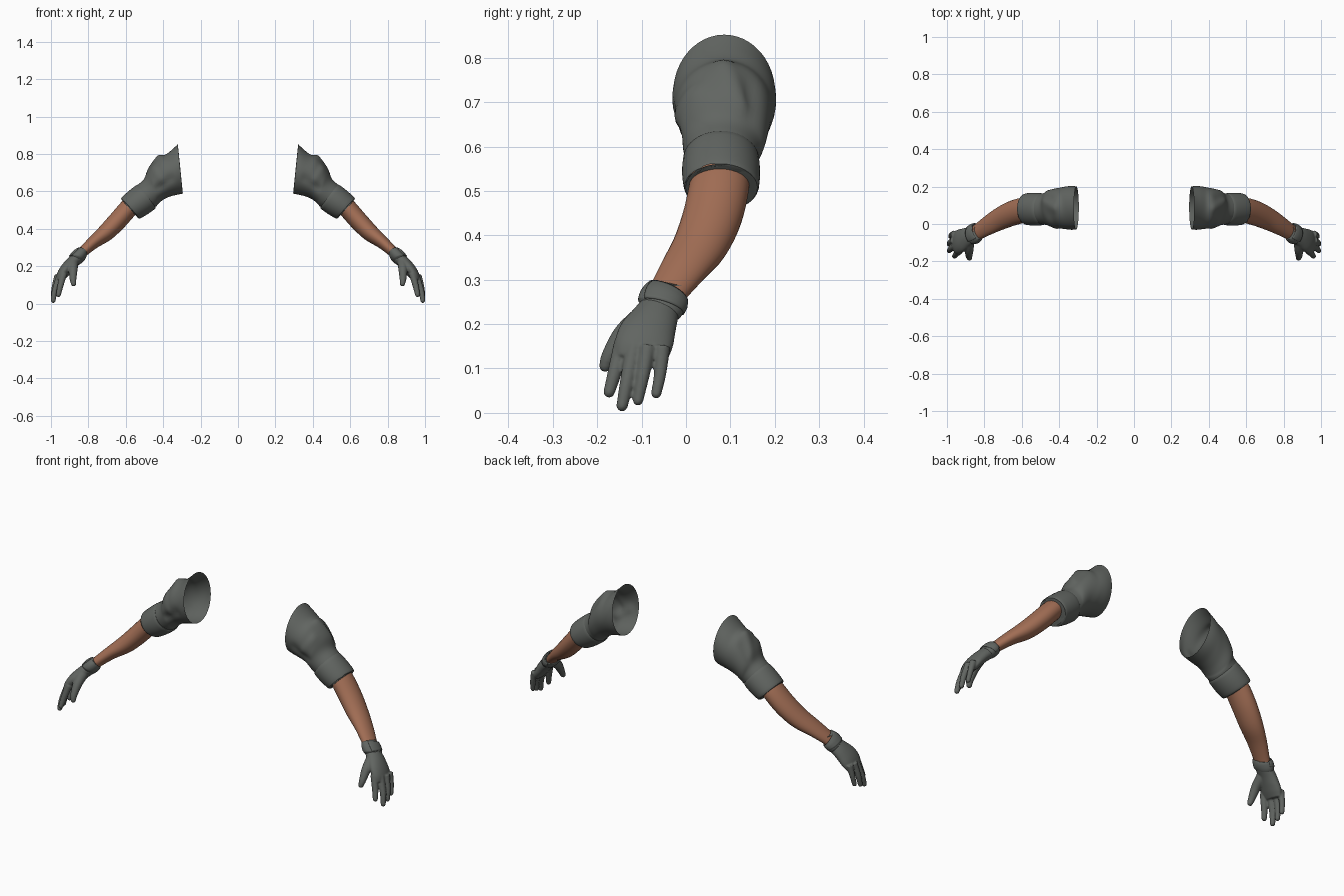
import bpy, bmesh, math
from mathutils import Vector

cube = bpy.data.objects.get("Cube")
if cube:
    bpy.data.objects.remove(cube)


def material(name, rgb):
    m = bpy.data.materials.new(name)
    m.use_nodes = True
    m.diffuse_color = (*rgb, 1)
    m.node_tree.nodes["Principled BSDF"].inputs["Base Color"].default_value = (*rgb, 1)
    return m


CLOTH = material("grey cloth", (0.12, 0.13, 0.12))
SKIN = material("brown skin", (0.36, 0.155, 0.09))


def spline(rows, steps):
    """Catmull-Rom through rows of numbers."""
    rows = [Vector(r) for r in rows]
    out = []
    for i in range(len(rows) - 1):
        a, b = rows[max(i - 1, 0)], rows[i]
        c, d = rows[i + 1], rows[min(i + 2, len(rows) - 1)]
        for k in range(steps):
            t = k / steps
            out.append(b + (c - a) * (t / 2) + (a * 2 - b * 5 + c * 4 - d) * (t * t / 2)
                       + (b * 3 - a - c * 3 + d) * (t ** 3 / 2))
    return out + [rows[-1]]


def loft(bm, rings, sides=32, caps=False, arc=(0, 1)):
    """Skin a list of (centre, u axis, v axis) ellipses."""
    closed = arc == (0, 1)
    count = sides if closed else sides + 1
    loops = []
    for c, u, v in rings:
        angles = [math.tau * (arc[0] + (arc[1] - arc[0]) * i / sides) for i in range(count)]
        loops.append([bm.verts.new(c + u * math.cos(a) + v * math.sin(a)) for a in angles])
    for p, q in zip(loops, loops[1:]):
        for i in range(sides):
            j = (i + 1) % count
            bm.faces.new((p[i], p[j], q[j], q[i]))
    if caps:
        bm.faces.new(loops[0][::-1])
        bm.faces.new(loops[-1])


def limb_rings(rows, steps=4):
    """Rows: upper x, z, lower x, z, middle y, half width."""
    rows = spline(rows, steps)
    mid = [Vector(((r[0] + r[2]) / 2, r[4], (r[1] + r[3]) / 2)) for r in rows]
    rings = []
    for i, r in enumerate(rows):
        t = mid[min(i + 1, len(mid) - 1)] - mid[max(i - 1, 0)]
        u = Vector(((r[0] - r[2]) / 2, 0, (r[1] - r[3]) / 2))
        rings.append((mid[i], u, u.cross(t).normalized() * r[5]))
    return rings


def finger_rings(rows):
    """Rows: x, y, z, radius, ending in a rounded tip."""
    rows = spline(rows, 4)
    pts = [r.to_3d() if len(r) == 3 else Vector(r[:3]) for r in rows]
    rings = []
    for i, r in enumerate(rows):
        t = (pts[min(i + 1, len(pts) - 1)] - pts[max(i - 1, 0)]).normalized()
        u = t.cross(Vector((0, 1, 0))).normalized()
        rings.append((pts[i], u * r[3], t.cross(u) * r[3]))
    c, u, v = rings[-1]
    for a in (0.4, 0.8, 1.15, 1.45):
        rings.append((c + t * u.length * math.sin(a), u * math.cos(a), v * math.cos(a)))
    return rings


def finish(name, bm, mat, remesh=False, angle=50):
    """Turn the mesh into a smooth object repeated on both sides."""
    bmesh.ops.recalc_face_normals(bm, faces=bm.faces)
    mesh = bpy.data.meshes.new(name)
    bm.to_mesh(mesh)
    bm.free()
    mesh.materials.append(mat)
    ob = bpy.data.objects.new(name, mesh)
    bpy.context.collection.objects.link(ob)
    bpy.ops.object.select_all(action="DESELECT")
    bpy.context.view_layer.objects.active = ob
    ob.select_set(True)
    if remesh:
        bpy.ops.object.shade_smooth()
        m = ob.modifiers.new("blend", "REMESH")
        m.mode, m.voxel_size, m.use_smooth_shade = "VOXEL", 0.004, True
        s = ob.modifiers.new("soften", "SMOOTH")
        s.factor, s.iterations = 0.5, 4
    else:
        bpy.ops.object.shade_smooth_by_angle(angle=math.radians(angle))
    m = ob.modifiers.new("other side", "MIRROR")
    m.use_mirror_merge = False
    return ob


def fold(bm, start, end, amount, width):
    """Push a soft crease in or out along a line on the cloth."""
    a, b = Vector(start), Vector(end)
    bm.normal_update()
    moves = []
    for v in bm.verts:
        t = max(0, min(1, (v.co - a).dot(b - a) / (b - a).length_squared))
        d = (v.co - a.lerp(b, t)).length
        out = v.co - Vector((v.co.x, 0.085, v.co.z - (v.co.z - 0.62) * 0.8))
        moves.append((v, out.normalized() * amount * math.exp(-(d / width) ** 2)))
    for v, m in moves:
        v.co += m


# Sleeve: open tube with soft creases at the elbow
bm = bmesh.new()
loft(bm, limb_rings([
    (.322, .852, .295, .588, .086, .115), (.35, .825, .325, .582, .086, .117),
    (.385, .798, .365, .572, .085, .113), (.425, .783, .40, .555, .085, .106),
    (.478, .72, .425, .535, .083, .098), (.503, .665, .435, .522, .081, .087),
    (.54, .632, .452, .51, .08, .081), (.575, .60, .48, .495, .08, .077)], 5), 48)
fold(bm, (.43, .085, .78), (.485, .125, .69), .012, .022)
fold(bm, (.45, .15, .75), (.49, .15, .68), -.010, .022)
fold(bm, (.46, .02, .73), (.41, -.01, .66), .010, .02)
fold(bm, (.43, -.01, .62), (.36, -.02, .67), -.010, .022)
finish("sleeves", bm, CLOTH)

# Rolled cuff: bulges over the sleeve and returns inside
bm = bmesh.new()
loft(bm, limb_rings([
    (.528, .63, .449, .516, .079, .079), (.54, .635, .441, .51, .079, .085),
    (.58, .605, .48, .48, .079, .088), (.618, .571, .52, .457, .08, .085),
    (.625, .561, .53, .456, .08, .081)], 3), 40)
loft(bm, limb_rings([
    (.58, .575, .50, .505, .08, .068), (.618, .555, .535, .464, .08, .075),
    (.625, .561, .53, .456, .08, .081)], 2), 40)
bmesh.ops.remove_doubles(bm, verts=bm.verts, dist=0.002)
finish("sleeve_cuffs", bm, CLOTH)

# Forearm
bm = bmesh.new()
loft(bm, limb_rings([
    (.56, .60, .49, .53, .08, .06), (.615, .552, .542, .482, .076, .067),
    (.68, .478, .606, .41, .06, .067), (.742, .408, .676, .345, .032, .062),
    (.80, .348, .752, .30, -.005, .053), (.856, .288, .817, .25, -.043, .043),
    (.875, .265, .83, .235, -.052, .04)]), caps=True)
finish("forearms", bm, SKIN)

# Glove hand: palm, four fingers and thumb blended together
bm = bmesh.new()
loft(bm, limb_rings([
    (.895, .255, .832, .222, -.058, .045), (.925, .226, .865, .195, -.072, .054),
    (.953, .19, .893, .165, -.088, .064), (.970, .155, .915, .14, -.097, .064),
    (.974, .125, .936, .118, -.102, .056)]), caps=True)
FINGERS = [
    [(.932, -.143, .16, .019), (.951, -.161, .09, .016), (.96, -.173, .047, .013)],
    [(.952, -.116, .15, .019), (.979, -.133, .07, .016), (.988, -.144, .016, .013)],
    [(.963, -.086, .15, .019), (.983, -.098, .08, .015), (.989, -.108, .028, .012)],
    [(.962, -.053, .15, .018), (.976, -.058, .09, .014), (.982, -.067, .044, .012)],
    [(.882, -.095, .215, .029), (.882, -.14, .178, .024),
     (.882, -.172, .13, .018), (.879, -.182, .106, .014)]]
for rows in FINGERS:
    loft(bm, finger_rings(rows), 16, caps=True)
finish("glove_hands", bm, CLOTH, remesh=True)

# Glove wristband with a flared rim
band = [(.853, .278, .823, .253, -.043, .042), (.862, .291, .813, .25, -.043, .05),
        (.88, .278, .818, .236, -.051, .055), (.899, .255, .831, .222, -.058, .053),
        (.90, .243, .845, .213, -.064, .045)]
bm = bmesh.new()
loft(bm, limb_rings(band, 3))
finish("glove_wristbands", bm, CLOTH)

# Closing strap: raised tab over the outer side of the band
bm = bmesh.new()
strap = [(c, u * 1.09, v * 1.06) for c, u, v in limb_rings(band[1:4], 3)]
loft(bm, strap, 20, arc=(-0.12, 0.3))
strap_ob = finish("wrist_straps", bm, CLOTH)
thick = strap_ob.modifiers.new("thickness", "SOLIDIFY")
thick.thickness = 0.006
strap_ob.modifiers.move(1, 0)
